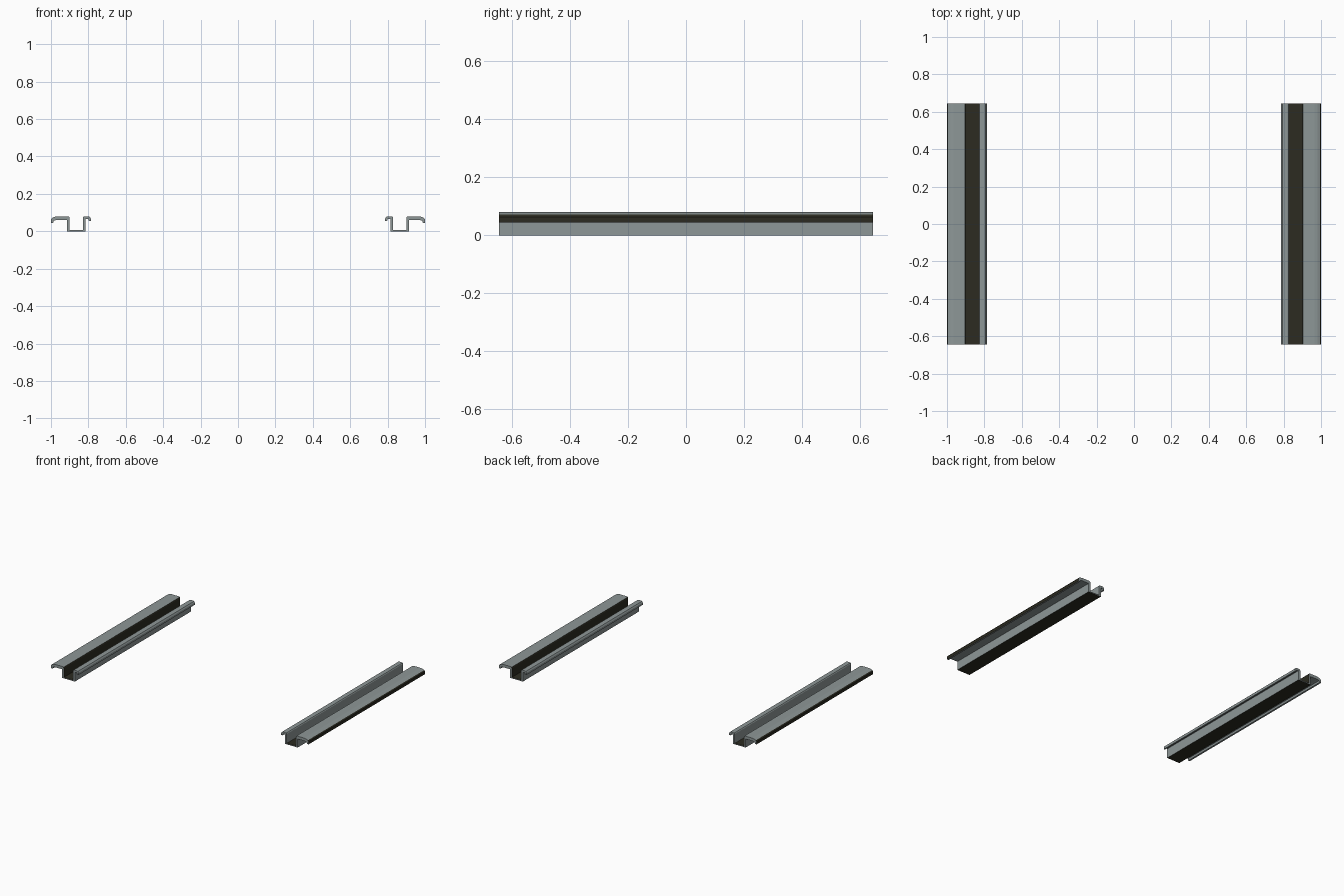
import bpy, bmesh

if "Cube" in bpy.data.objects:
    bpy.data.objects.remove(bpy.data.objects["Cube"])

HALF = 0.645  # half length along y


def material(name, rgb):
    m = bpy.data.materials.new(name)
    m.diffuse_color = (*rgb, 1)
    m.use_nodes = True
    m.node_tree.nodes["Principled BSDF"].inputs["Base Color"].default_value = m.diffuse_color
    return m


grey = material("grey metal", (0.27, 0.31, 0.31))
dark = material("dark rubber", (0.025, 0.024, 0.015))

# cross-section (x, z): wide shelf with outer lip, channel, small inner lip
SECTION = [
    (1.0, 0.045), (1.0, 0.064), (0.994, 0.072), (0.982, 0.077), (0.965, 0.08),
    (0.91, 0.08), (0.903, 0.077), (0.90, 0.07), (0.90, 0.007), (0.83, 0.007),
    (0.83, 0.072), (0.826, 0.078), (0.819, 0.08), (0.802, 0.08),
    (0.793, 0.077), (0.787, 0.068), (0.787, 0.054),
    (0.797, 0.054), (0.80, 0.066), (0.815, 0.066), (0.815, 0.0), (0.915, 0.0),
    (0.915, 0.06), (0.972, 0.06), (0.985, 0.057), (0.988, 0.045),
]


def rail(name, side):
    bm = bmesh.new()
    face = bm.faces.new([bm.verts.new((side * x, -HALF, z)) for x, z in SECTION])
    ext = bmesh.ops.extrude_face_region(bm, geom=[face], use_keep_orig=True)
    verts = [v for v in ext["geom"] if isinstance(v, bmesh.types.BMVert)]
    bmesh.ops.translate(bm, verts=verts, vec=(0, 2 * HALF, 0))
    bmesh.ops.recalc_face_normals(bm, faces=bm.faces)
    # dark faces: channel floor, inside of the outer wall, outer lip face
    for f in bm.faces:
        c, n = f.calc_center_median(), f.normal
        x = side * c.x
        floor = abs(n.z) > 0.9 and c.z < 0.01
        wall = side * n.x < -0.9 and 0.89 < x < 0.905
        lip = side * n.x > 0.7 and x > 0.99
        f.material_index = int(floor or wall or lip)
    mesh = bpy.data.meshes.new(name)
    bm.to_mesh(mesh)
    bm.free()
    mesh.materials.append(grey)
    mesh.materials.append(dark)
    bpy.context.collection.objects.link(bpy.data.objects.new(name, mesh))


rail("left_rail", -1)
rail("right_rail", 1)
